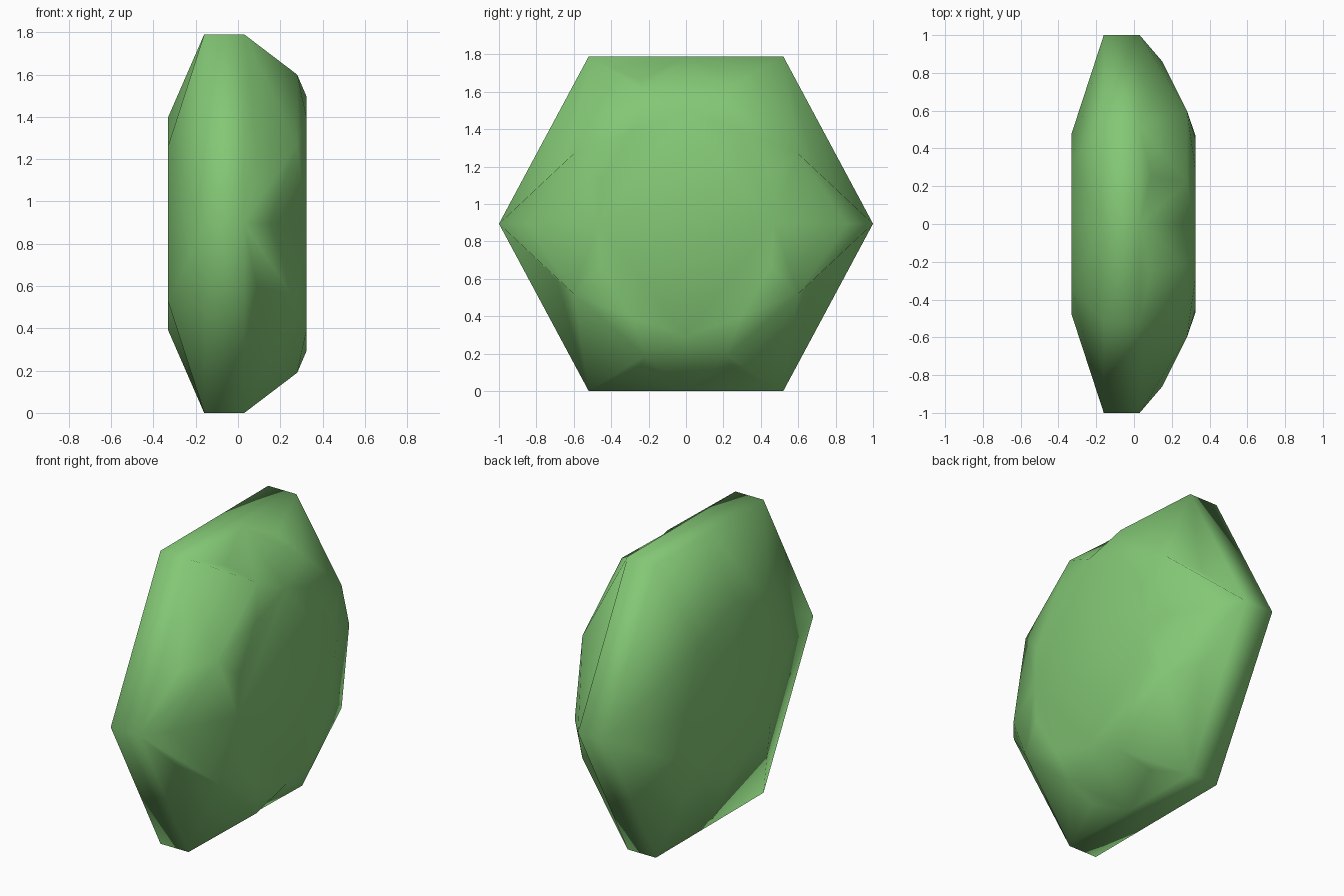
import bpy, bmesh

if "Cube" in bpy.data.objects:
    bpy.data.objects.remove(bpy.data.objects["Cube"])

H = 0.895  # half height of the hexagonal outline

# One quarter of the cut stone: (x depth, y, z from centre)
P = {
    # girdle outline, front and back rims
    "a": (0.03, 0, H), "b": (0.03, 0.52, H), "c": (0.03, 1, 0),
    "A": (-0.16, 0, H), "B": (-0.16, 0.52, H), "C": (-0.16, 1, 0),
    # crown points, with r and q at the bottom of the notches
    "s": (0.28, 0.22, 0.705), "p": (0.28, 0.60, 0.375),
    "r": (0.09, 0.25, 0.77), "q": (0.09, 0.69, 0.30), "m": (0.15, 0.86, 0),
    # flat table
    "t": (0.325, 0, 0.60), "u": (0.325, 0.29, 0.50),
    "v": (0.325, 0.455, 0.23), "w": (0.325, 0.47, 0), "o": (0.325, 0, 0),
    # flat back
    "d": (-0.33, 0, 0.505), "e": (-0.33, 0.34, 0.37),
    "f": (-0.33, 0.48, 0), "g": (-0.33, 0, 0),
}
FACES = [
    "abBA", "bcCB",                                   # girdle band
    "abr", "brs", "ars",                              # upper notches
    "bcq", "bqp", "cpq",                              # side notches
    "ast", "stu", "bsp", "spu",                       # upper crown facets
    "cmp", "mwp", "wvp", "pvu",                       # side crown facets
    "otuvw",                                          # table
    "ABe", "Aed", "BCe", "Cfe", "gdef",               # back slope and back
]

# Mirror the quarter across y and z
bm = bmesh.new()
for sy in (1, -1):
    for sz in (1, -1):
        vs = {k: bm.verts.new((x, y * sy, H + z * sz)) for k, (x, y, z) in P.items()}
        for f in FACES:
            bm.faces.new([vs[k] for k in f])
bmesh.ops.remove_doubles(bm, verts=bm.verts, dist=0.0005)
bmesh.ops.recalc_face_normals(bm, faces=bm.faces)
for f in bm.faces:
    f.smooth = True

mesh = bpy.data.meshes.new("gem")
bm.to_mesh(mesh)
bm.free()
gem = bpy.data.objects.new("gem", mesh)
bpy.context.collection.objects.link(gem)

green = bpy.data.materials.new("leaf green")
green.diffuse_color = (0.23, 0.58, 0.18, 1)
green.use_nodes = True
green.node_tree.nodes["Principled BSDF"].inputs["Base Color"].default_value = green.diffuse_color
mesh.materials.append(green)
